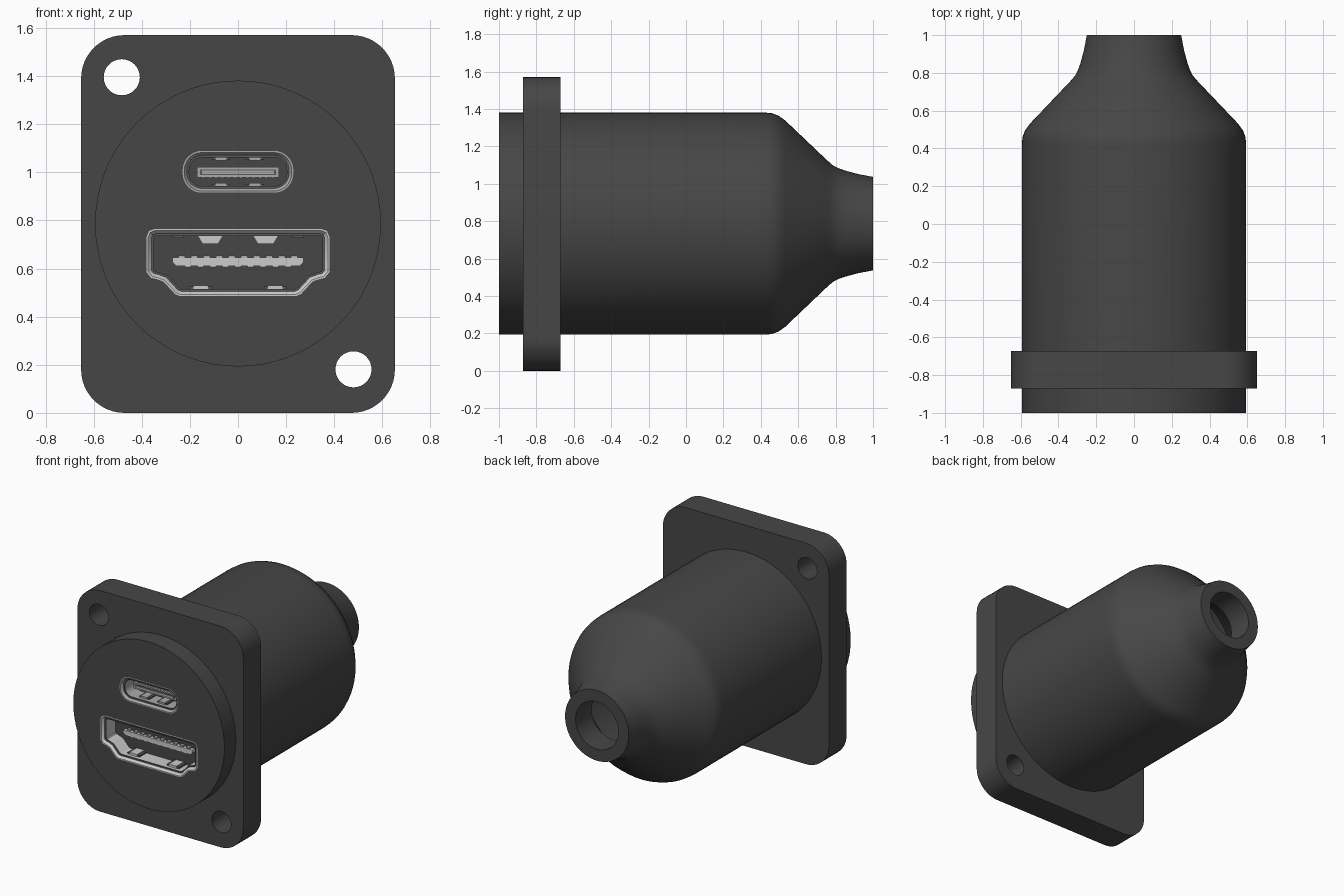
import bpy, bmesh, math
from mathutils import Vector

if "Cube" in bpy.data.objects:
    bpy.data.objects.remove(bpy.data.objects["Cube"], do_unlink=True)

AXIS_Z = 0.787   # height of the barrel axis


def material(name, value):
    m = bpy.data.materials.new(name)
    m.use_nodes = True
    colour = (value, value, value, 1)
    m.diffuse_color = colour
    m.node_tree.nodes["Principled BSDF"].inputs["Base Color"].default_value = colour
    return m


black = material("black plastic", 0.062)
silver = material("silver metal", 0.6)
grey = material("grey metal", 0.4)
dark = material("dark gap", 0.1)


# Outlines are lists of (x, z), counter-clockwise
def circle(cx, cz, r, n=72):
    return [(cx + r * math.cos(math.tau * i / n), cz + r * math.sin(math.tau * i / n))
            for i in range(n)]


def rounded(hw, hh, r, cz, n=8):
    pts = []
    for k, (sx, sz) in enumerate([(1, 1), (-1, 1), (-1, -1), (1, -1)]):
        for i in range(n + 1):
            a = math.pi / 2 * (k + i / n)
            pts.append((sx * (hw - r) + r * math.cos(a), cz + sz * (hh - r) + r * math.sin(a)))
    return pts


def mirrored(half):
    return half + [(-x, z) for x, z in reversed(half)]


def inset(pts, d):
    out = []
    for i, p in enumerate(pts):
        p = Vector(p)
        a = (p - Vector(pts[i - 1])).normalized()
        b = (Vector(pts[(i + 1) % len(pts)]) - p).normalized()
        na, nb = Vector((-a.y, a.x)), Vector((-b.y, b.x))
        q = p + (na + nb) * (d / (1 + na.dot(nb)))
        out.append((q.x, q.y))
    return out


def loft(name, rings, mat, closed=False):
    """Skin a series of (outline, y) rings; cap the ends or join last to first."""
    bm = bmesh.new()
    loops = [[bm.verts.new((x, y, z)) for x, z in pts] for pts, y in rings]
    pairs = list(zip(loops, loops[1:]))
    if closed:
        pairs.append((loops[-1], loops[0]))
    else:
        bm.faces.new(loops[0])
        bm.faces.new(loops[-1])
    for a, b in pairs:
        for i in range(len(a)):
            bm.faces.new((a[i - 1], a[i], b[i], b[i - 1]))
    bmesh.ops.recalc_face_normals(bm, faces=bm.faces[:])
    me = bpy.data.meshes.new(name)
    bm.to_mesh(me)
    bm.free()
    me.materials.append(mat)
    ob = bpy.data.objects.new(name, me)
    bpy.context.collection.objects.link(ob)
    return ob


def box(name, x, z, w, h, y0, y1, mat):
    pts = [(x - w / 2, z - h / 2), (x + w / 2, z - h / 2),
           (x + w / 2, z + h / 2), (x - w / 2, z + h / 2)]
    return loft(name, [(pts, y0), (pts, y1)], mat)


def cut(ob, outline, y0, y1):
    cutter = loft("cutter", [(outline, y0), (outline, y1)], black)
    cutter.hide_render = True
    mod = ob.modifiers.new("cut", 'BOOLEAN')
    mod.operation, mod.solver, mod.object = 'DIFFERENCE', 'EXACT', cutter
    bpy.context.view_layer.update()
    me = bpy.data.meshes.new_from_object(
        ob.evaluated_get(bpy.context.evaluated_depsgraph_get()))
    ob.modifiers.clear()
    ob.data = me
    bpy.data.objects.remove(cutter, do_unlink=True)


# Socket outlines
small_port = rounded(0.23, 0.087, 0.08, 1.002)
wide_port = mirrored([(0.24, 0.485), (0.262, 0.494), (0.31, 0.546), (0.335, 0.555),
                      (0.362, 0.562), (0.38, 0.585), (0.38, 0.73), (0.37, 0.756),
                      (0.345, 0.765)])

# Hollow barrel with tapered shoulder and cable neck
profile = [(-1, .594), (.42, .594), (.46, .59), (.495, .577), (.53, .552), (.755, .338),
           (.785, .312), (.815, .296), (.85, .284), (.92, .265), (1, .25),
           (1, .168), (.82, .168), (.78, .22), (.5, .45), (-.3, .45)]
barrel = loft("barrel", [(circle(0, AXIS_Z, r), y) for y, r in profile], black)
for port in (small_port, wide_port):
    cut(barrel, port, -1.1, -0.55)

# Mounting flange with two screw holes
flange_outline = rounded(0.652, 0.785, 0.18, 0.785, 12)
flange = loft("flange", [(flange_outline, -0.872), (flange_outline, -0.672)], black)
for x, z in ((-0.483, 1.395), (0.48, 0.181)):
    cut(flange, circle(x, z, 0.075, 32), -1, -0.5)

# Socket shells: flared lip, dark gap, inner cup with a floor
for name, port, mat, lip in (("small_port", small_port, grey, 0.018),
                             ("wide_port", wide_port, silver, 0.02)):
    inner, throat = inset(port, lip), inset(port, lip + 0.009)
    loft(name + "_lip", [(port, -1), (inset(port, 0.007), -1), (inner, -0.985),
                         (inner, -0.6), (port, -0.6)], mat, closed=True)
    loft(name + "_gap", [(inner, -0.982), (throat, -0.982), (throat, -0.972),
                         (inner, -0.972)], dark, closed=True)
    loft(name + "_cup", [(inner, -0.6), (inner, -0.973), (throat, -0.973),
                         (throat, -0.65)], mat)

# Wide port tongue and contact rows
tongue = mirrored([(0.255, 0.61), (0.272, 0.625), (0.272, 0.645)])
loft("wide_tongue", [(tongue, -0.9), (tongue, -0.64)], silver)
for i in range(10):
    x = (i - 4.5) * 0.052
    box("wide_contact_top", x, 0.648, 0.026, 0.014, -0.895, -0.64, grey)
    if i:
        box("wide_contact_bottom", x - 0.026, 0.609, 0.026, 0.01, -0.895, -0.64, grey)

# Wide port springs and slots
for s in (-1, 1):
    spring = [(s * .115 + dx, z) for dx, z in
              ((-.03, .705), (.03, .705), (.05, .738), (-.05, .738))]
    loft("wide_top_spring", [(spring, -0.93), (inset(spring, 0.008), -0.8)], silver)
    edge = inset(spring, -0.004)
    loft("wide_spring_edge", [(edge, -0.928), (edge, -0.92)], grey)
    box("wide_top_slot", s * 0.25, 0.732, 0.045, 0.012, -0.95, -0.75, dark)
    box("wide_bottom_slot", s * 0.155, 0.518, 0.095, 0.014, -0.95, -0.75, dark)
    box("wide_bottom_spring", s * 0.155, 0.52, 0.06, 0.02, -0.955, -0.8, silver)

# Small port tongue, contacts and springs
box("small_tongue", 0, 1.0, 0.34, 0.042, -0.93, -0.64, grey)
box("small_tongue_band", 0, 1.0, 0.315, 0.024, -0.934, -0.93, dark)
box("small_tongue_tip", 0, 1.0, 0.3, 0.014, -0.938, -0.93, grey)
for i in range(12):
    for s in (-1, 1):
        box("small_contact", (i - 5.5) * 0.026, 1.0 + s * 0.022, 0.013, 0.006,
            -0.92, -0.64, silver)
for sx in (-1, 1):
    for sz in (-1, 1):
        box("small_slot", sx * 0.07, 1.002 + sz * 0.057, 0.075, 0.012, -0.95, -0.78, dark)
        box("small_spring", sx * 0.07, 1.002 + sz * 0.054, 0.045, 0.014, -0.955, -0.78, grey)

# Smooth the curved surfaces, keep the edges sharp
bpy.ops.object.select_all(action='DESELECT')
for ob in bpy.context.collection.objects:
    if ob.type == 'MESH':
        ob.select_set(True)
        bpy.context.view_layer.objects.active = ob
bpy.ops.object.shade_smooth_by_angle(angle=math.radians(30))
